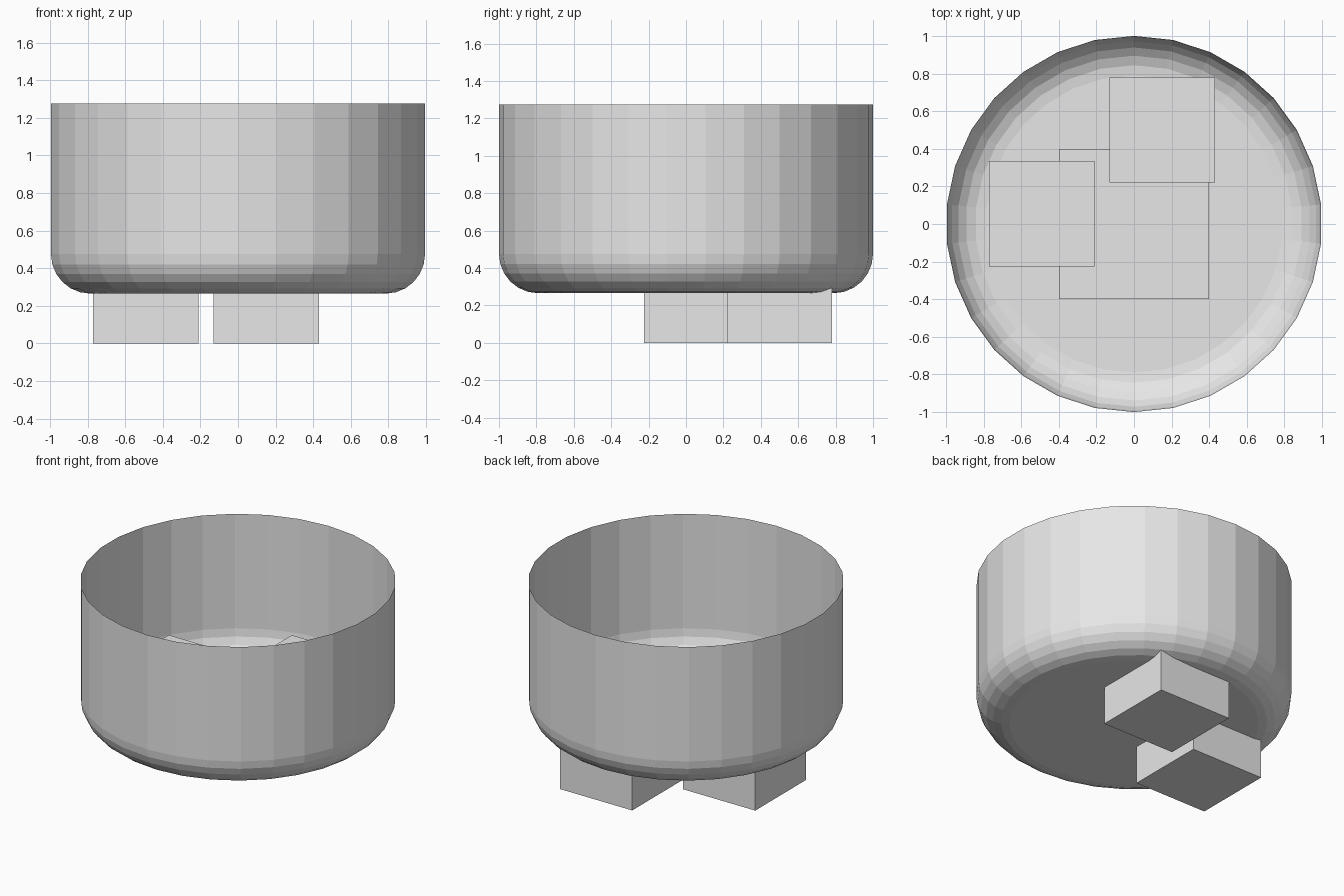
import bpy, bmesh, math

if "Cube" in bpy.data.objects:
    bpy.data.objects.remove(bpy.data.objects["Cube"])

grey = bpy.data.materials.new("light_grey")
grey.diffuse_color = (0.8, 0.8, 0.8, 1)
grey.use_nodes = True
grey.node_tree.nodes["Principled BSDF"].inputs["Base Color"].default_value = grey.diffuse_color


def finish(bm, name):
    mesh = bpy.data.meshes.new(name)
    bm.to_mesh(mesh)
    bm.free()
    mesh.materials.append(grey)
    obj = bpy.data.objects.new(name, mesh)
    bpy.context.collection.objects.link(obj)
    return obj


# open cup: thin 30-sided wall, rounded base edge, flat floor
SIDES, BASE, TOP, ROUND, STEPS = 30, 0.265, 1.275, 0.21, 6
profile = [(1 - ROUND + ROUND * math.sin(a), BASE + ROUND - ROUND * math.cos(a))
           for a in (math.pi / 2 * i / STEPS for i in range(STEPS + 1))]
profile.append((1, TOP))
bm = bmesh.new()
rings = []
for r, z in profile:
    rings.append([bm.verts.new((r * math.sin(2 * math.pi * k / SIDES),
                                -r * math.cos(2 * math.pi * k / SIDES), z))
                  for k in range(SIDES)])
bm.faces.new(rings[0][::-1])
for low, high in zip(rings, rings[1:]):
    for k in range(SIDES):
        n = (k + 1) % SIDES
        bm.faces.new((low[k], low[n], high[n], high[k]))
finish(bm, "cup")

# two cubes poking through the cup floor
CUBE = 0.56
for name, x, y in (("left_cube", -0.49, 0.055), ("back_cube", 0.15, 0.5)):
    bm = bmesh.new()
    bmesh.ops.create_cube(bm, size=CUBE)
    finish(bm, name).location = (x, y, CUBE / 2)

# square sheet lying just above the cup floor
bm = bmesh.new()
bmesh.ops.create_grid(bm, x_segments=1, y_segments=1, size=0.4)
finish(bm, "floor_sheet").location = (0, 0, 0.28)
